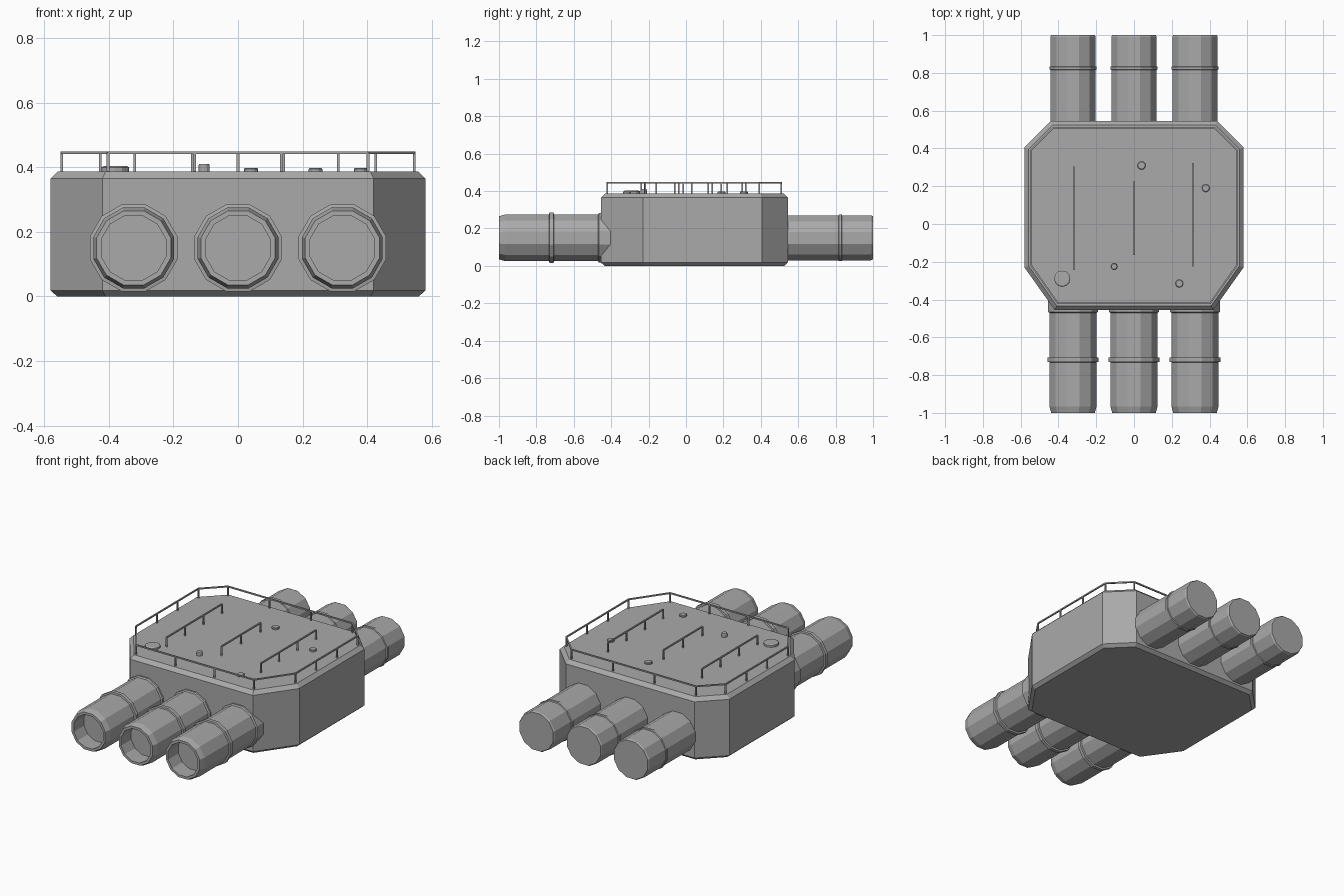
import bpy, bmesh, math
from mathutils import Vector

if "Cube" in bpy.data.objects:
    bpy.data.objects.remove(bpy.data.objects["Cube"], do_unlink=True)

grey = bpy.data.materials.new("plain_grey")
grey.use_nodes = True
COLOUR = (0.4, 0.4, 0.4, 1)
grey.diffuse_color = COLOUR
grey.node_tree.nodes["Principled BSDF"].inputs["Base Color"].default_value = COLOUR

DECK = 0.387


def finish(name, bm):
    bmesh.ops.recalc_face_normals(bm, faces=bm.faces)
    mesh = bpy.data.meshes.new(name)
    bm.to_mesh(mesh)
    bm.free()
    mesh.materials.append(grey)
    obj = bpy.data.objects.new(name, mesh)
    bpy.context.collection.objects.link(obj)
    return obj


def loft(bm, rings):
    """Skin a list of equal point rings and cap both ends."""
    loops = [[bm.verts.new(p) for p in ring] for ring in rings]
    for a, b in zip(loops, loops[1:]):
        for i in range(len(a)):
            j = (i + 1) % len(a)
            bm.faces.new((a[i], a[j], b[j], b[i]))
    bm.faces.new(loops[0])
    bm.faces.new(loops[-1])


def outline(inset, z):
    """Eight-sided hull outline, pulled inwards by inset."""
    x, front, back = 0.58 - inset, -0.455 + inset, 0.545 - inset
    fx, fy = 0.42 - inset * 0.5, -0.23 + inset * 0.35
    bx, by = 0.44 - inset * 0.4, 0.405 - inset * 0.4
    right = [(fx, front, z), (x, fy, z), (x, by, z), (bx, back, z)]
    return right + [(-px, py, pz) for px, py, pz in reversed(right)]


def pipe(name, x, profile):
    """Twelve-sided pipe along y; the profile holds (y, half width)."""
    bm = bmesh.new()
    rings = []
    for y, half in profile:
        r = half / math.cos(math.pi / 12)
        angles = [math.tau * (i + 0.5) / 12 for i in range(12)]
        rings.append([(x + r * math.cos(a), y, 0.15 + r * math.sin(a)) for a in angles])
    loft(bm, rings)
    return finish(name, bm)


def bar(bm, a, b, width=0.008):
    """Square bar between two points."""
    a, b = Vector(a), Vector(b)
    d = (b - a).normalized()
    side = d.cross(Vector((0, 1, 0) if abs(d.z) > 0.9 else (0, 0, 1))).normalized()
    up = d.cross(side)
    h = width / 2
    corners = [side * h + up * h, up * h - side * h, -side * h - up * h, side * h - up * h]
    loft(bm, [[p + c for c in corners] for p in (a, b)])


def railing(name, points, spans):
    """Top rail through the points, with posts dividing each stretch."""
    bm = bmesh.new()
    for a, b, n in zip(points, points[1:], spans):
        a, b = Vector(a), Vector(b)
        bar(bm, a, b)
        for i in range(n + 1):
            p = a.lerp(b, i / n)
            bar(bm, (p.x, p.y, DECK - 0.01), p)
    return finish(name, bm)


# Hull with chamfered top and bottom rims
bm = bmesh.new()
loft(bm, [outline(0.02, 0), outline(0, 0.018), outline(0, 0.365), outline(0.022, DECK)])
finish("hull", bm)

# Open pipes at the front, closed pipes at the back
front_profile = [(-0.40, 0.133), (-0.465, 0.133), (-0.47, 0.125), (-0.706, 0.125),
                 (-0.708, 0.135), (-0.73, 0.135), (-0.732, 0.125), (-0.965, 0.125),
                 (-1.0, 0.115), (-1.0, 0.1), (-0.9, 0.1)]
back_profile = [(0.50, 0.12), (0.815, 0.12), (0.818, 0.125), (0.832, 0.125),
                (0.835, 0.12), (0.99, 0.12), (1.0, 0.115)]
for label, x in (("right", -0.323), ("middle", 0), ("left", 0.323)):
    pipe("front_pipe_" + label, x, front_profile)
    pipe("back_pipe_" + label, x, back_profile)

# Perimeter guard rail and three handrails on the deck
edge = outline(0.035, 0.444)
railing("guard_rail", edge + edge[:1], (1, 3, 1, 3, 1, 3, 1, 3))
for label, x, y0, y1, n in (("right", -0.32, -0.24, 0.30, 3),
                            ("middle", 0, -0.16, 0.22, 2),
                            ("left", 0.31, -0.22, 0.32, 3)):
    railing("handrail_" + label, [(x, y0, 0.444), (x, y1, 0.444)], (n,))

# Hatch and small caps on the deck
for name, x, y, r, top in (("hatch", -0.38, -0.29, 0.043, 0.403),
                           ("back_cap", 0.04, 0.31, 0.022, 0.398),
                           ("side_cap", 0.38, 0.19, 0.021, 0.398),
                           ("tall_cap", -0.105, -0.225, 0.017, 0.41),
                           ("front_cap", 0.24, -0.315, 0.021, 0.398)):
    bm = bmesh.new()
    rings = []
    for z, s in ((DECK - 0.005, 1), (top - 0.004, 1), (top, 0.85)):
        rings.append([(x + r * s * math.cos(math.tau * i / 12),
                       y + r * s * math.sin(math.tau * i / 12), z) for i in range(12)])
    loft(bm, rings)
    finish(name, bm)
